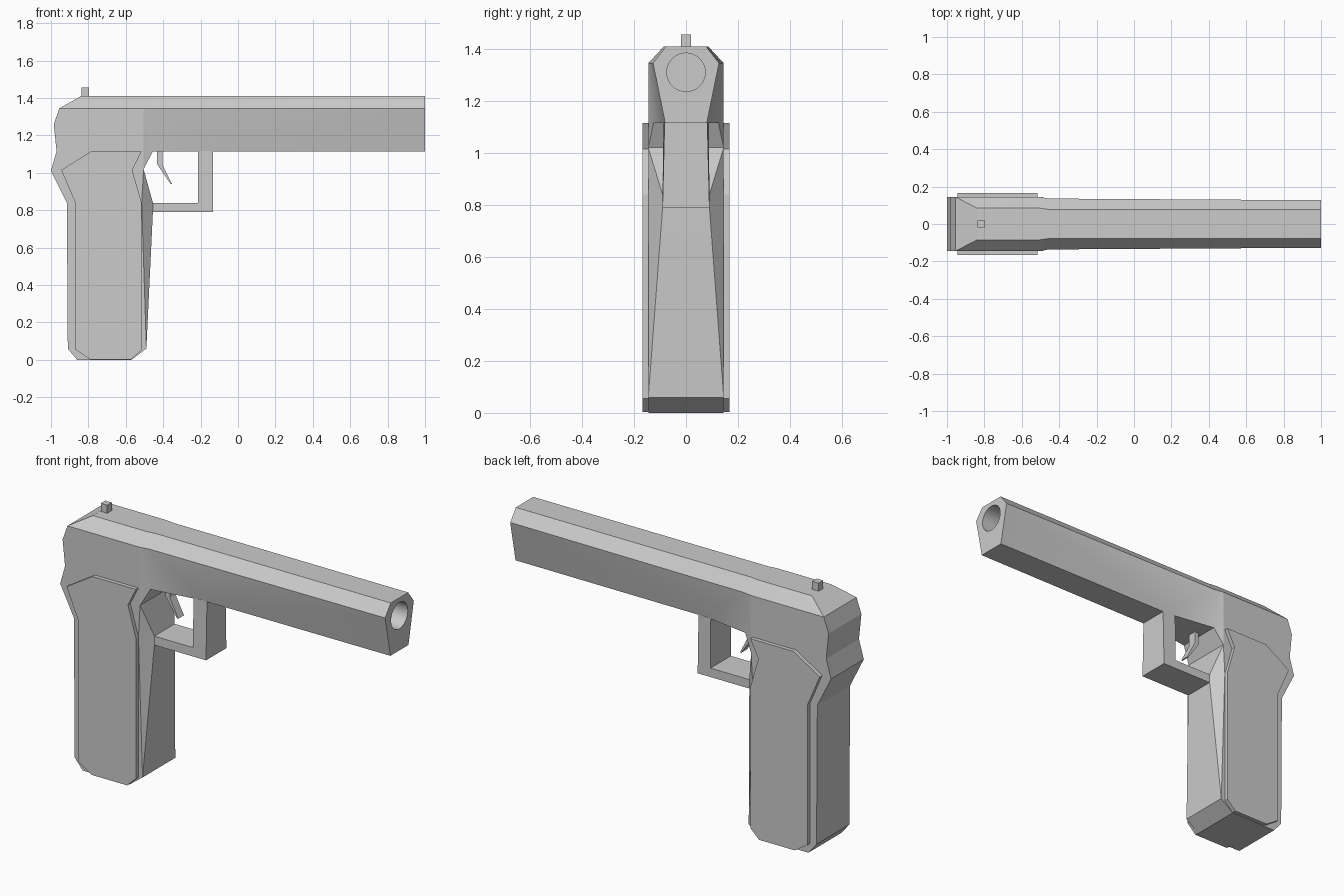
import bpy, bmesh, math

if "Cube" in bpy.data.objects:
    bpy.data.objects.remove(bpy.data.objects["Cube"])


def finish(name, bm):
    bmesh.ops.recalc_face_normals(bm, faces=bm.faces)
    mesh = bpy.data.meshes.new(name)
    bm.to_mesh(mesh)
    bm.free()
    obj = bpy.data.objects.new(name, mesh)
    bpy.context.collection.objects.link(obj)
    return obj


def symmetric_solid(name, pts, rim=None, patches=None):
    """pts: key -> (x, z, half width). Side patches are mirrored and the rim bridged."""
    rim = rim or list(pts)
    patches = patches or [rim]
    bm = bmesh.new()
    a = {k: bm.verts.new((x, -w, z)) for k, (x, z, w) in pts.items()}
    b = {k: bm.verts.new((x, w, z)) for k, (x, z, w) in pts.items()}
    for p in patches:
        bm.faces.new([a[k] for k in p])
        bm.faces.new([b[k] for k in reversed(p)])
    for i, k in enumerate(rim):
        n = rim[(i + 1) % len(rim)]
        bm.faces.new((a[k], b[k], b[n], a[n]))
    bmesh.ops.recalc_face_normals(bm, faces=bm.faces)
    bmesh.ops.dissolve_limit(bm, angle_limit=0.005, verts=bm.verts, edges=bm.edges)
    return finish(name, bm)


def prism(name, outline, y0, y1):
    bm = bmesh.new()
    f = bm.faces.new([bm.verts.new((x, y0, z)) for x, z in outline])
    ext = bmesh.ops.extrude_face_region(bm, geom=[f], use_keep_orig=True)
    moved = [v for v in ext["geom"] if isinstance(v, bmesh.types.BMVert)]
    bmesh.ops.translate(bm, verts=moved, vec=(0, y1 - y0, 0))
    return finish(name, bm)


# Body: slide and grip in one shell
W = 0.145
points = {
    "topR": (-0.84, 1.41, 0.085), "topM": (-0.505, 1.41, 0.085),
    "topN": (-0.455, 1.41, 0.078), "topF": (1, 1.41, 0.077),
    "sideF": (1, 1.345, 0.127), "botF": (1, 1.115, 0.08),
    "botG": (-0.175, 1.115, 0.083), "botN": (-0.455, 1.115, 0.125),
    "notch": (-0.505, 1.02, W), "in": (-0.455, 0.84, 0.09),
    "low": (-0.455, 0.79, 0.09), "toe": (-0.49, 0.06, W),
    "base1": (-0.57, 0, W), "base2": (-0.86, 0, W),
    "heel": (-0.91, 0.06, W), "back": (-0.915, 0.84, W),
    "tang": (-1.0, 1.01, W), "waist": (-0.97, 1.115, W),
    "hump": (-0.985, 1.26, W), "sideR": (-0.955, 1.345, W),
    "sideM": (-0.505, 1.345, W), "sideN": (-0.455, 1.345, 0.136),
    "mid": (-0.505, 1.115, W), "grip": (-0.515, 0.84, W),
}
rim = list(points)[:20]
patches = [s.split() for s in (
    "topR topM sideM sideR", "topM topN sideN sideM", "topN topF sideF sideN",
    "sideN sideF botG", "sideF botF botG", "sideN botG botN",
    "sideM sideN botN mid", "mid botN notch", "sideR sideM mid waist hump",
    "waist mid notch tang", "tang notch grip back", "notch in grip",
    "grip in low", "grip low toe", "back grip toe heel", "heel toe base1 base2",
)]
body = symmetric_solid("body", points, rim, patches)

# Muzzle bore
bpy.ops.mesh.primitive_cylinder_add(vertices=32, radius=0.074, depth=1.0,
                                    location=(1.0, 0, 1.31),
                                    rotation=(0, math.pi / 2, 0))
cutter = bpy.context.object
cutter.name = "bore_cutter"
cutter.hide_render = True
mod = body.modifiers.new("bore", "BOOLEAN")
mod.operation = "DIFFERENCE"
mod.solver = "EXACT"
mod.object = cutter
bpy.context.view_layer.objects.active = body
bpy.ops.object.modifier_apply(modifier=mod.name)
bpy.data.objects.remove(cutter)
bpy.ops.object.select_all(action="DESELECT")
body.select_set(True)
bpy.ops.object.shade_smooth_by_angle(angle=math.radians(15))

# Grip panels
panel = [(-0.945, 1.015), (-0.785, 1.115), (-0.515, 1.115), (-0.565, 1.015),
         (-0.515, 0.84), (-0.515, 0.055), (-0.57, 0.003), (-0.79, 0.003),
         (-0.87, 0.055), (-0.87, 0.84)]
for side, s in (("left", 1), ("right", -1)):
    prism("grip_panel_" + side, panel, s * 0.143, s * 0.167)

# Trigger guard
guard = [(-0.46, 0.79, 0.09), (-0.135, 0.79, 0.09), (-0.135, 1.117, 0.082),
         (-0.215, 1.117, 0.088), (-0.215, 0.84, 0.09), (-0.46, 0.84, 0.09)]
symmetric_solid("trigger_guard", dict(enumerate(guard)))

# Trigger
trigger = [(-0.432, 1.117), (-0.405, 1.117), (-0.405, 1.045),
           (-0.352, 0.94), (-0.36, 0.94), (-0.432, 1.045)]
prism("trigger", trigger, -0.025, 0.025)

# Rear sight
prism("rear_sight", [(-0.836, 1.405), (-0.796, 1.405), (-0.796, 1.455),
                     (-0.836, 1.455)], -0.02, 0.02)
